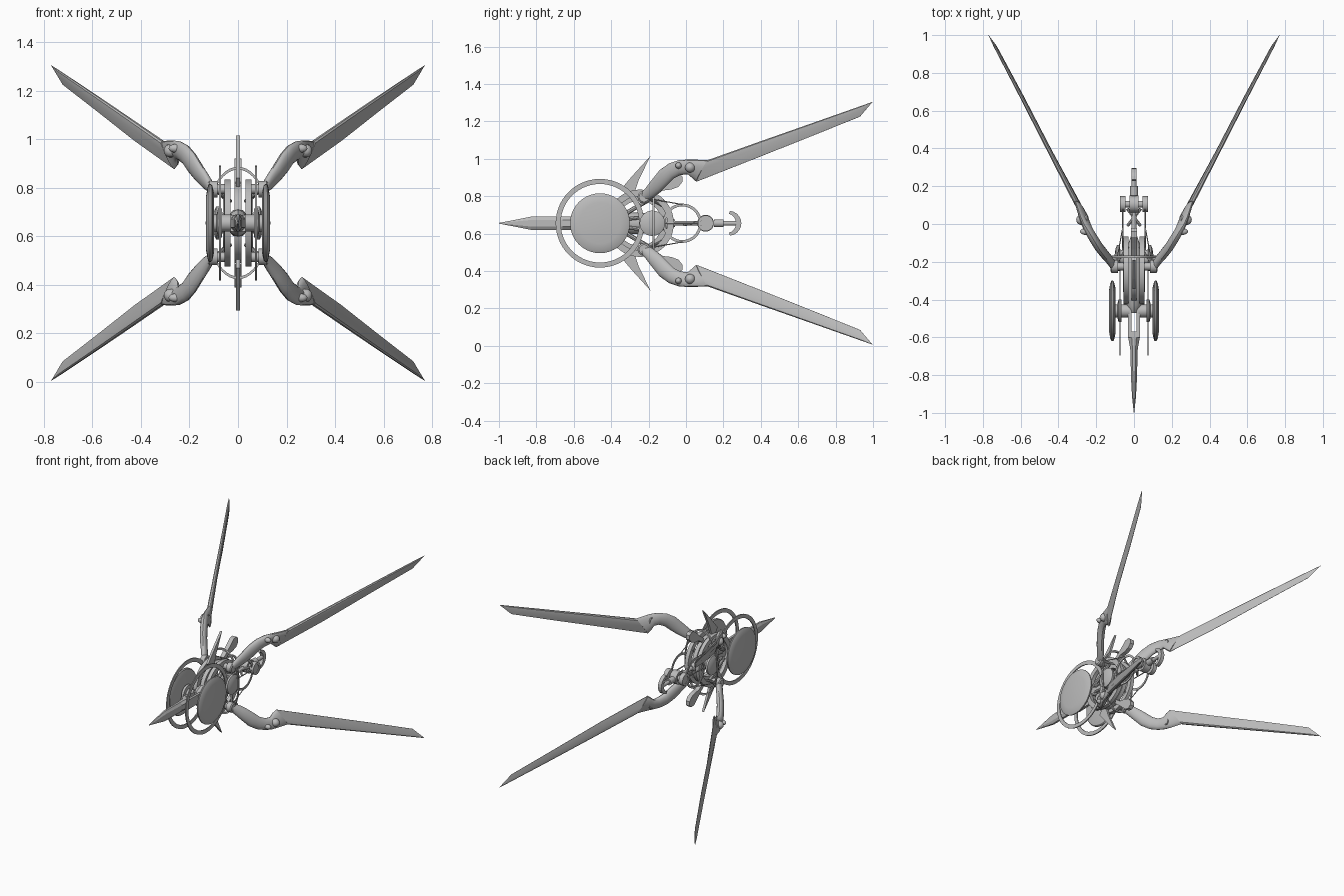
import bpy, bmesh, math
from mathutils import Vector

if "Cube" in bpy.data.objects:
    bpy.data.objects.remove(bpy.data.objects["Cube"])

ZC = 0.655  # height of the horizontal symmetry plane
GREY = bpy.data.materials.new("plain grey")
GREY.diffuse_color = (0.5, 0.5, 0.5, 1)
GREY.use_nodes = True
GREY.node_tree.nodes["Principled BSDF"].inputs["Base Color"].default_value = GREY.diffuse_color


def make(name, loops, closed=False, sx=1, sz=1, smooth=True):
    """Skin a list of equal-length point loops (x, y, height from ZC); closed joins last to first."""
    bm = bmesh.new()
    rows = [[bm.verts.new((p[0] * sx, p[1], ZC + p[2] * sz)) for p in l] for l in loops]
    n = len(rows[0])
    pairs = list(zip(rows, rows[1:])) + ([(rows[-1], rows[0])] if closed else [])
    for a, b in pairs:
        for i in range(n):
            bm.faces.new((a[i], a[(i + 1) % n], b[(i + 1) % n], b[i]))
    if not closed:
        bm.faces.new(rows[0])
        bm.faces.new(rows[-1])
    bmesh.ops.remove_doubles(bm, verts=bm.verts, dist=0.0002)
    bmesh.ops.recalc_face_normals(bm, faces=bm.faces)
    me = bpy.data.meshes.new(name)
    bm.to_mesh(me)
    bm.free()
    me.materials.append(GREY)
    ob = bpy.data.objects.new(name, me)
    bpy.context.collection.objects.link(ob)
    if smooth:
        bpy.ops.object.select_all(action='DESELECT')
        ob.select_set(True)
        bpy.context.view_layer.objects.active = ob
        bpy.ops.object.shade_smooth_by_angle(angle=math.radians(35))
    return ob


def circle(x, y, z, r, n):
    return [(x, y + r * math.cos(2 * math.pi * i / n), z + r * math.sin(2 * math.pi * i / n)) for i in range(n)]


def lathe(name, y, z, prof, n=32, closed=False, **k):
    """Turn a profile of (x, radius) about a sideways axis."""
    return make(name, [circle(x, y, z, r, n) for x, r in prof], closed, **k)


def ring(name, y, z, ro, ri, x0, x1, n=48, **k):
    return lathe(name, y, z, [(x0, ri), (x0, ro), (x1, ro), (x1, ri)], n, True, **k)


def plate(name, pts, x0, x1, **k):
    return make(name, [[(x, y, z) for y, z in pts] for x in (x0, x1)], smooth=False, **k)


def rod(name, a, b, r, n=8, **k):
    a, b = Vector(a), Vector(b)
    u = (b - a).orthogonal().normalized()
    v = (b - a).normalized().cross(u)
    off = [r * (math.cos(2 * math.pi * i / n) * u + math.sin(2 * math.pi * i / n) * v) for i in range(n)]
    return make(name, [[p + o for o in off] for p in (a, b)], **k)


SIDES = ((1, "right"), (-1, "left"))
ENDS = ((1, "upper"), (-1, "lower"))

# wing stations: lower (y, z), upper (y, z), x of lower and upper edge, half thickness
ARM = [(-.195, .125, -.245, .155, .112, .105, .018), (-.17, .14, -.21, .195, .135, .125, .021),
       (-.135, .17, -.18, .235, .165, .15, .023), (-.10, .205, -.14, .285, .195, .18, .024),
       (-.065, .24, -.09, .32, .218, .21, .024), (-.03, .258, -.04, .337, .238, .24, .023),
       (.01, .262, .0, .34, .248, .265, .022), (.035, .24, .045, .34, .25, .285, .019),
       (.055, .222, .12, .338, .262, .31, .015)]
BLADE = [(.055, .222, .12, .338, .262, .31, .015), (.35, .338, .40, .438, .425, .455, .012),
         (.65, .457, .69, .540, .576, .605, .010), (.93, .570, .945, .630, .722, .740, .007),
         (.995, .646, 1.0, .650, .768, .77, .001)]


def section(s, wedge):
    """Cross-section between lower and upper edge: oval for the arm, thick-backed wedge for the blade."""
    yl, zl, yu, zu, xl, xu, t = s
    shape = ([(0, .1), (.6, 1), (.92, .9), (1, .4), (1, -.4), (.92, -.9), (.6, -1), (0, -.1)] if wedge else
             [(.5 - .5 * math.cos(a), math.sin(a)) for a in [2 * math.pi * i / 16 for i in range(16)]])
    # thickness runs across the wing, square to its sweep
    return [(xl + f * (xu - xl) + w * t * .87, yl + f * (yu - yl) - w * t * .48, zl + f * (zu - zl))
            for f, w in shape]


for sx, side in SIDES:
    for sz, end in ENDS:
        tag = f"_{end}_{side}"
        k = dict(sx=sx, sz=sz)
        make("wing_arm" + tag, [section(s, False) for s in ARM], **k)
        make("wing_blade" + tag, [section(s, True) for s in BLADE], **k)
        # round bolts on the wing elbow
        for y, z, r, x in ((.022, .298, .027, .27), (-.04, .308, .017, .25)):
            lathe("elbow_bolt" + tag, y, z,
                  [(x - .02, r), (x + .015, r), (x + .026, r * .8), (x + .034, r * .4), (x + .036, .0005)], 16, **k)
        # shoulder joint and its struts to the frame
        lathe("shoulder_joint" + tag, -.225, .14,
              [(.045, .02), (.085, .02), (.085, .034), (.118, .034), (.124, .026)], 16, **k)
        rod("shoulder_strut" + tag, (.105, -.22, .14), (.03, -.12, .09), .007, **k)
        rod("thin_brace" + tag, (.10, -.24, .14), (.06, -.02, .10), .003, 6, **k)
        # radiating spoke between hub and side frame
        rod("frame_spoke" + tag, (.045, -.36, .03), (.045, -.20, .125), .012, **k)
        rod("inner_spoke" + tag, (.045, -.34, .02), (.045, -.17, .04), .010, **k)

    # big lens discs with hubs and hoops
    lathe("lens_disc_" + side, -.46, 0,
          [(.098, .12), (.106, .155), (.112, .16), (.119, .16), (.126, .145), (.132, .11), (.133, .0005)], 40, sx=sx)
    lathe("disc_hub_" + side, -.46, 0,
          [(.025, .035), (.065, .035), (.065, .06), (.082, .06), (.088, .035), (.102, .035)], 24, sx=sx)
    ring("large_hoop_" + side, -.46, 0, .237, .21, .071, .078, 56, sx=sx)
    # small round cap behind the lens
    lathe("round_cap_" + side, -.18, 0,
          [(.05, .04), (.074, .045), (.076, .068), (.09, .068), (.098, .05), (.102, .02), (.102, .0005)], 28, sx=sx)
    # frame rings
    ring("frame_ring_" + side, -.245, 0, .18, .145, .03, .056, sx=sx)
    ring("rear_hoop_" + side, -.02, 0, .105, .09, .056, .062, 40, sx=sx)
    rod("side_wire_" + side, (.06, -.18, .0), (.06, .10, 0), .004, 6, sx=sx)
    # tail axle ends
    ring("tail_collar_" + side, .105, 0, .042, .026, .045, .075, 24, sx=sx)
    # crossing tail links
    rod("tail_cross_link_" + side, (.035, .08, .008), (-.035, -.01, -.008), .008, sx=sx)
    # fork prong holding the front spike
    plate("fork_prong_" + side, [(-.60, -.034), (-.60, .034), (-.44, .03), (-.44, -.03)], .014, .031, sx=sx)

# front spike
make("front_spike", [[(w, y, -h * .5), (w, y, h * .5), (w * .4, y, h), (-w * .4, y, h), (-w, y, h * .5),
                      (-w, y, -h * .5), (-w * .4, y, -h), (w * .4, y, -h)]
                     for y, w, h in ((-1, .001, .002), (-.92, .010, .017), (-.83, .015, .035),
                                     (-.66, .02, .035), (-.60, .031, .035), (-.57, .031, .034))], smooth=False)

# central body
make("core_body", [[(w * math.cos(a), y, h * math.sin(a)) for a in [math.pi * i / 6 for i in range(12)]]
                   for y, w, h in ((-.47, .02, .03), (-.43, .04, .055), (-.34, .045, .06), (-.22, .045, .055),
                                   (-.12, .035, .04), (-.06, .015, .02))])
ring("spine_ring", -.25, 0, .165, .12, -.014, .014)
lathe("cross_axle", -.18, 0, [(-.076, .03), (.076, .03)], 16)

# hoop arching across the frame
make("cross_hoop", [[(r * .56 * math.cos(a), y, r * math.sin(a))
                     for r, y in ((.232, -.18), (.232, -.168), (.22, -.168), (.22, -.18))]
                    for a in [2 * math.pi * i / 48 for i in range(48)]], closed=True)

for sz, end in ENDS:
    # pointed fin and rounded paddle
    plate(f"fin_{end}", [(-.19, .36), (-.255, .225), (-.275, .165), (-.32, .15), (-.345, .185), (-.29, .25)],
          -.008, .008, sz=sz)
    plate(f"paddle_{end}", [(-.165, .145), (-.125, .175), (-.08, .18), (-.04, .195), (-.02, .22), (-.02, .25),
                            (-.04, .266), (-.07, .262), (-.10, .235), (-.135, .205), (-.18, .17)],
          -.015, .015, sz=sz)

# tail rod, axle and hook
rod("tail_rod", (0, -.08, 0), (0, .27, 0), .013, 12)
lathe("tail_axle", .105, 0, [(-.07, .026), (-.045, .026), (-.045, .018), (.045, .018), (.045, .026), (.07, .026)], 20)
ring("tail_center_ring", .105, 0, .045, .028, -.025, .025, 24)
rod("tail_block", (0, .15, 0), (0, .20, 0), .022, 12)
arc = [math.radians(-85 + 17 * i) for i in range(11)]
plate("tail_hook", [(.23 + .066 * math.cos(a), .066 * math.sin(a)) for a in arc] +
      [(.225 + .042 * math.cos(a), .05 * math.sin(a)) for a in reversed(arc)], -.013, .013)
